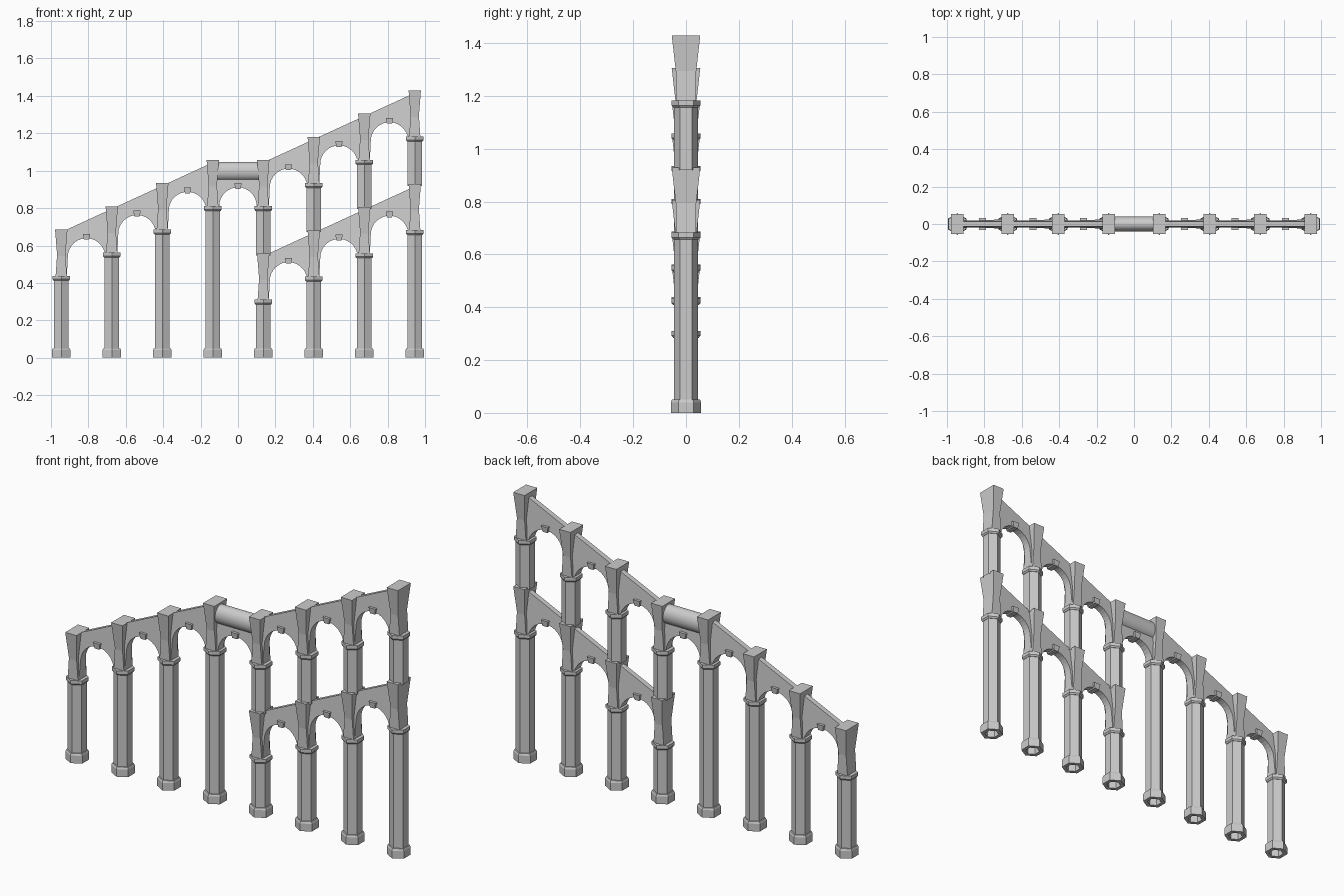
import bpy, bmesh, math

if "Cube" in bpy.data.objects:
    bpy.data.objects.remove(bpy.data.objects["Cube"])

STEP, RISE, CAP_DROP = 0.27, 0.124, 0.247   # bay width, climb per bay, block top to capital


def make_object(name, bm):
    bmesh.ops.recalc_face_normals(bm, faces=bm.faces)
    mesh = bpy.data.meshes.new(name)
    bm.to_mesh(mesh)
    bm.free()
    ob = bpy.data.objects.new(name, mesh)
    bpy.context.collection.objects.link(ob)
    return ob


def loft(name, rings, caps=True, closed=False):
    """Skin a stack of rings with equal point counts."""
    bm = bmesh.new()
    vs = [[bm.verts.new(p) for p in ring] for ring in rings]
    n = len(vs[0])
    pairs = list(zip(vs, vs[1:])) + ([(vs[-1], vs[0])] if closed else [])
    for a, b in pairs:
        for i in range(n):
            j = (i + 1) % n
            bm.faces.new((a[i], a[j], b[j], b[i]))
    if caps and not closed:
        bm.faces.new(vs[0])
        bm.faces.new(vs[-1])
    return make_object(name, bm)


def hexagon(x, z, r):
    return [(x + r * math.cos(math.radians(30 + 60 * k)),
             r * math.sin(math.radians(30 + 60 * k)), z) for k in range(6)]


def rect(x, z, hx, hy):
    return [(x - hx, -hy, z), (x + hx, -hy, z), (x + hx, hy, z), (x - hx, hy, z)]


def base(x):
    loft("column_base", [hexagon(x, 0, 0.036), hexagon(x, 0, 0.0575), hexagon(x, 0.04, 0.0575),
                         hexagon(x, 0.05, 0.053), hexagon(x, 0.05, 0.036)], closed=True)


def column(x, z0, top):
    cap = top - CAP_DROP
    # hollow shaft, capital and flared pier block
    loft("shaft", [hexagon(x, z0, 0.046), hexagon(x, cap - 0.015, 0.046)], caps=False)
    loft("capital", [hexagon(x, cap - 0.026, 0.048), hexagon(x, cap - 0.018, 0.055),
                     hexagon(x, cap, 0.055)])
    loft("pier", [rect(x, cap, 0.03, 0.037), rect(x, top - 0.13, 0.022, 0.038)])
    loft("flared_block", [rect(x, top - 0.15, 0.021, 0.037), rect(x, top, 0.033, 0.054)])


def arch(x0, t0, t1):
    """Thin arched wall between two columns, thicker towards its foot."""
    x1, xm = x0 + STEP, x0 + STEP / 2
    flat = t0 == t1
    r = 0.1
    cz = t0 - (0.25 if flat else 0.15)
    drop = 0.06 if flat else 0.013
    c0, c1 = t0 - CAP_DROP, t1 - CAP_DROP
    start = math.asin(max(0, (c1 - cz) / r))
    pts = [(x0, c0), (x0, t0 - drop), (x1, t1 - drop), (x1, c1), (x1 - 0.03, c1)]
    for k in range(15):
        a = start + (math.pi - start) * k / 14
        pts.append((xm + r * math.cos(a), cz + r * math.sin(a) + 0.004))
    pts.append((x0 + 0.03, c0))

    def half(x, z):
        return 0.014 + 0.06 * (t0 - drop + (t1 - t0) * (x - x0) / STEP - z)
    loft("arch_wall", [[(x, s * half(x, z), z) for x, z in pts] for s in (-1, 1)])
    # keystone at the crown
    crown = cz + r
    loft("keystone", [rect(xm, crown - 0.004, 0.014, 0.028), rect(xm, crown + 0.027, 0.02, 0.032)])


# block-top heights of both tiers
xs = [-0.945 + STEP * i for i in range(8)]
upper = [0.685 + RISE * (i if i < 4 else i - 1) for i in range(8)]
lower = {i: upper[i] - 0.5 for i in range(4, 8)}

for i, x in enumerate(xs):
    base(x)
    if i in lower:
        column(x, 0.02, lower[i])
        column(x, lower[i] - 0.01, upper[i])
    else:
        column(x, 0.02, upper[i])
    if i < 7:
        arch(x, upper[i], upper[i + 1])
        if i in lower:
            arch(x, lower[i], lower[i + 1])

# level drum joining the two flights
zc = upper[3] - 0.06
drum = loft("joining_drum", [[(x, 0.04 * math.cos(math.tau * k / 32),
                              zc + 0.05 * math.sin(math.tau * k / 32)) for k in range(32)]
                             for x in (xs[3] + 0.01, xs[4] - 0.01)])
bpy.context.view_layer.objects.active = drum
drum.select_set(True)
bpy.ops.object.shade_smooth_by_angle()
